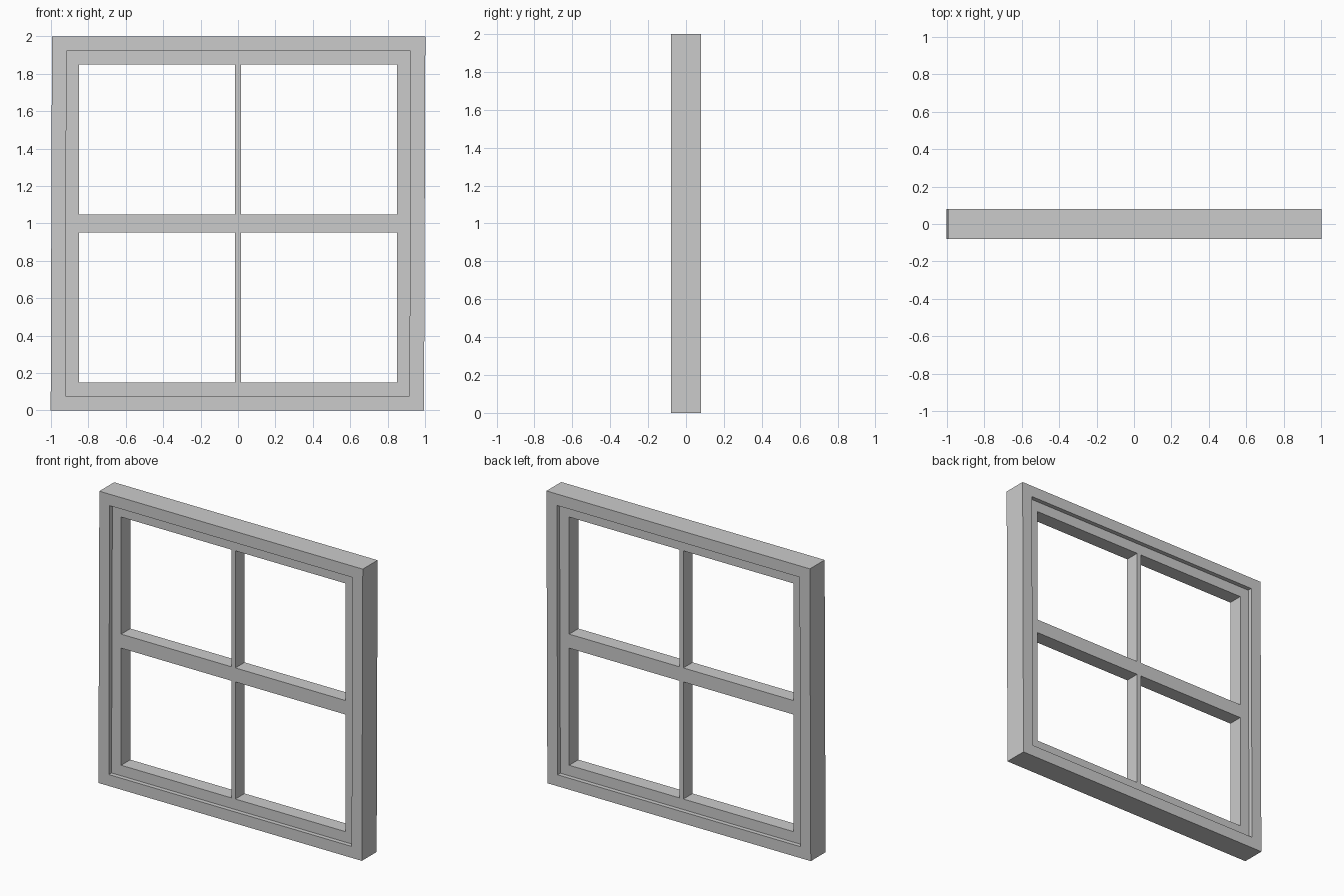
import bpy, bmesh

if "Cube" in bpy.data.objects:
    bpy.data.objects.remove(bpy.data.objects["Cube"])

LEAN = 0.0035  # tiny sideways lean of the outer frame


def new_object(name, bm):
    bmesh.ops.recalc_face_normals(bm, faces=bm.faces[:])
    mesh = bpy.data.meshes.new(name)
    bm.to_mesh(mesh)
    bm.free()
    obj = bpy.data.objects.new(name, mesh)
    bpy.context.collection.objects.link(obj)
    return obj


def frame_ring(name, outer, inner, half_depth, lean=0.0):
    """Mitred square ring centred on z = 1; outer and inner are half sizes."""
    bm = bmesh.new()
    corners = [(-1, -1), (1, -1), (1, 1), (-1, 1)]
    loops = []
    for size, y in ((outer, -half_depth), (inner, -half_depth),
                    (inner, half_depth), (outer, half_depth)):
        loops.append([bm.verts.new((sx * size + lean * sz * size, y, 1 + sz * size))
                      for sx, sz in corners])
    for a in range(4):
        p, q = loops[a], loops[(a + 1) % 4]
        for i in range(4):
            j = (i + 1) % 4
            bm.faces.new((p[i], p[j], q[j], q[i]))
    return new_object(name, bm)


def glazing_grid(name, half, bar_x, bar_z, half_depth):
    """Cross of bars built as one extruded outline so the fronts are flush."""
    outline = [(bar_x, bar_z), (bar_x, half), (-bar_x, half), (-bar_x, bar_z),
               (-half, bar_z), (-half, -bar_z), (-bar_x, -bar_z), (-bar_x, -half),
               (bar_x, -half), (bar_x, -bar_z), (half, -bar_z), (half, bar_z)]
    bm = bmesh.new()
    face = bm.faces.new([bm.verts.new((x, -half_depth, 1 + z)) for x, z in outline])
    new = bmesh.ops.extrude_face_region(bm, geom=[face], use_keep_orig=True)["geom"]
    bmesh.ops.translate(bm, vec=(0, 2 * half_depth, 0),
                        verts=[g for g in new if isinstance(g, bmesh.types.BMVert)])
    return new_object(name, bm)


# Outer casing
frame_ring("outer_frame", 0.998, 0.92, 0.08, LEAN)
bpy.data.objects["outer_frame"].scale.z = 1 / 0.998
bpy.data.objects["outer_frame"].location.z = 1 - 1 / 0.998

# Recessed sash, its outer edge tucked slightly into the casing
frame_ring("sash_frame", 0.925, 0.85, 0.05)

# Bars dividing the four panes
glazing_grid("glazing_bars", 0.85, 0.015, 0.048, 0.05)
